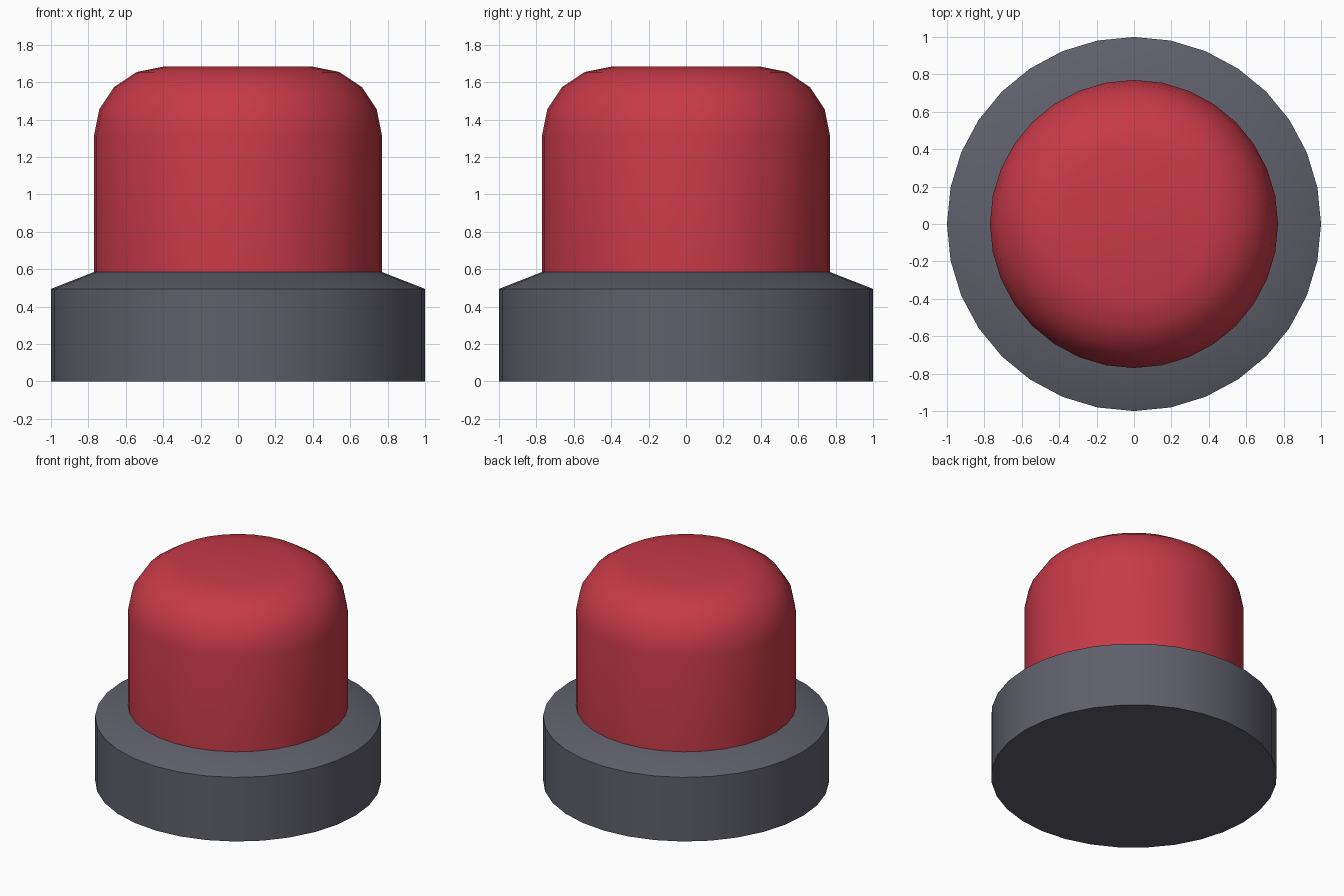
import bpy, bmesh, math

if "Cube" in bpy.data.objects:
    bpy.data.objects.remove(bpy.data.objects["Cube"])

SIDES = 32


def material(name, color):
    m = bpy.data.materials.new(name)
    m.diffuse_color = (*color, 1)
    m.use_nodes = True
    m.node_tree.nodes["Principled BSDF"].inputs["Base Color"].default_value = m.diffuse_color
    return m


def lathe(name, profile, mat):
    """Spin (radius, z) points round the z axis; cap ends that do not reach the axis."""
    bm = bmesh.new()
    rings = [[bm.verts.new((r * math.cos(2 * math.pi * i / SIDES),
                            r * math.sin(2 * math.pi * i / SIDES), z))
              for i in range(SIDES)] for r, z in profile]
    for low, high in zip(rings, rings[1:]):
        for i in range(SIDES):
            j = (i + 1) % SIDES
            bm.faces.new((low[i], low[j], high[j], high[i]))
    bm.faces.new(rings[0][::-1])
    bm.faces.new(rings[-1])
    mesh = bpy.data.meshes.new(name)
    bm.to_mesh(mesh)
    bm.free()
    mesh.materials.append(mat)
    obj = bpy.data.objects.new(name, mesh)
    bpy.context.collection.objects.link(obj)
    bpy.ops.object.select_all(action='DESELECT')
    obj.select_set(True)
    bpy.context.view_layer.objects.active = obj
    bpy.ops.object.shade_smooth_by_angle(angle=math.radians(30))
    return obj


grey = material("dark grey", (0.115, 0.115, 0.147))
red = material("red", (0.57, 0.042, 0.065))

# Base collar with a sloped top
lathe("base", [(1, 0), (1, 0.495), (0.77, 0.585)], grey)

# Button cap with a rounded shoulder
shoulder = [(0.4 + 0.37 * math.cos(a), 1.313 + 0.37 * math.sin(a))
            for a in (math.radians(22.5 * k) for k in range(5))]
lathe("button_cap", [(0.77, 0.585)] + shoulder, red)
